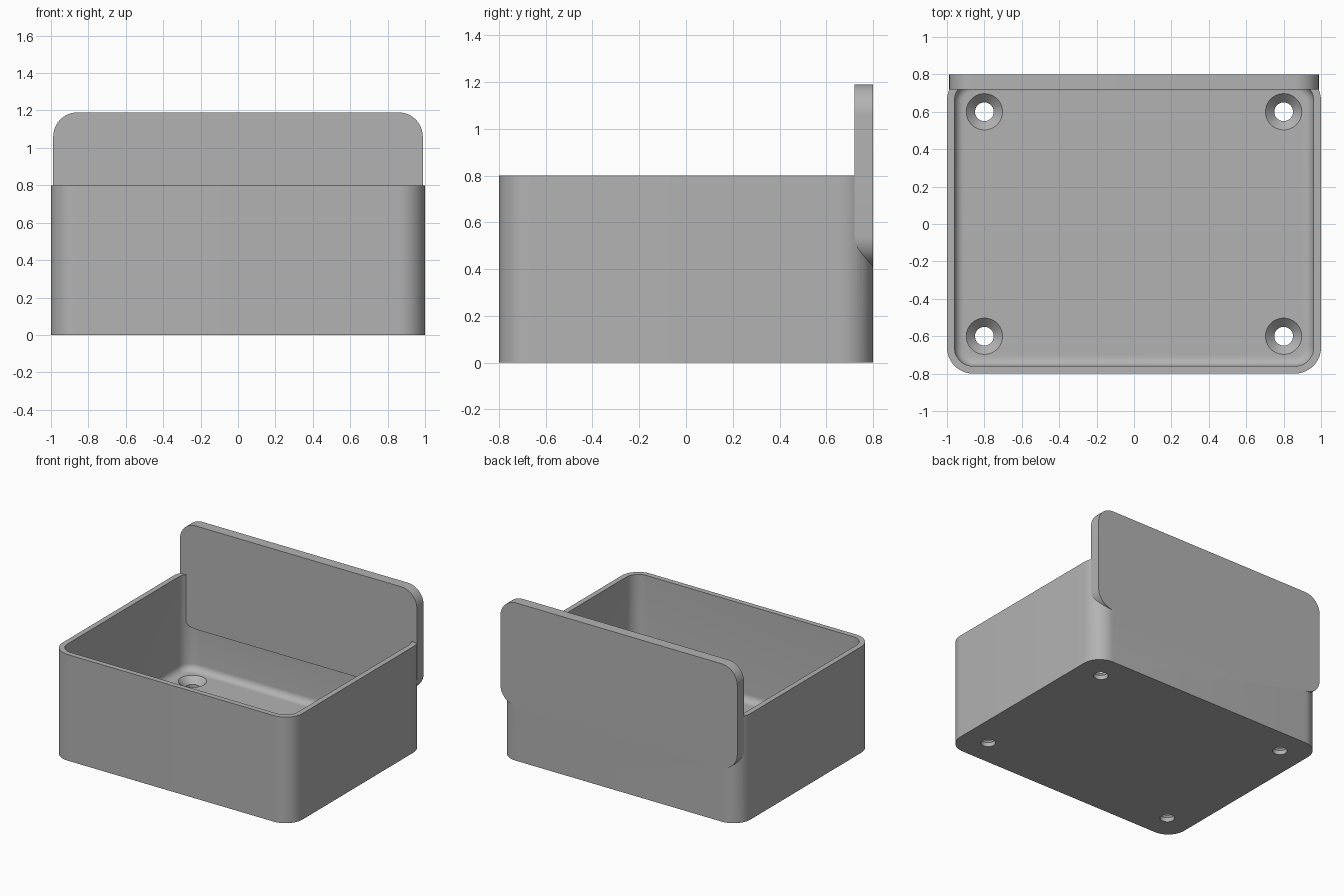
import bpy, bmesh, math
from mathutils import Matrix

cube = bpy.data.objects.get("Cube")
if cube:
    bpy.data.objects.remove(cube, do_unlink=True)

grey = bpy.data.materials.new("plain grey")
grey.use_nodes = True
grey.diffuse_color = (0.45, 0.45, 0.45, 1)
grey.node_tree.nodes["Principled BSDF"].inputs["Base Color"].default_value = grey.diffuse_color


def outline(hw, hh, r, z, steps=12):
    """Rounded rectangle at height z, from half sizes and corner radius."""
    pts = []
    for q, (sx, sy) in enumerate([(1, 1), (-1, 1), (-1, -1), (1, -1)]):
        for i in range(steps + 1):
            a = (q + i / steps) * math.pi / 2
            pts.append((sx * (hw - r) + r * math.cos(a), sy * (hh - r) + r * math.sin(a), z))
    return pts


def loft(name, rings, matrix=Matrix()):
    """Closed solid through a list of matching outlines."""
    bm = bmesh.new()
    loops = [[bm.verts.new(p) for p in ring] for ring in rings]
    for a, b in zip(loops, loops[1:]):
        for i in range(len(a)):
            j = (i + 1) % len(a)
            bm.faces.new((a[i], a[j], b[j], b[i]))
    bm.faces.new(loops[0])
    bm.faces.new(loops[-1])
    bmesh.ops.remove_doubles(bm, verts=bm.verts, dist=1e-5)
    bmesh.ops.recalc_face_normals(bm, faces=bm.faces)
    bm.transform(matrix)
    mesh = bpy.data.meshes.new(name)
    bm.to_mesh(mesh)
    bm.free()
    mesh.materials.append(grey)
    obj = bpy.data.objects.new(name, mesh)
    bpy.context.collection.objects.link(obj)
    return obj


def select(obj):
    bpy.ops.object.select_all(action='DESELECT')
    obj.select_set(True)
    bpy.context.view_layer.objects.active = obj


def cut(obj, cutter, discard=True):
    mod = obj.modifiers.new("cut", 'BOOLEAN')
    mod.operation = 'DIFFERENCE'
    mod.solver = 'EXACT'
    mod.object = cutter
    select(obj)
    bpy.ops.object.modifier_apply(modifier=mod.name)
    if discard:
        bpy.data.objects.remove(cutter, do_unlink=True)


# Tray: outer wall, rim, inner wall, filleted floor
FLOOR, FILLET, HOLE = 0.08, 0.05, 0.05
rings = [outline(1, 0.8, 0.14, 0), outline(1, 0.8, 0.14, 0.8), outline(0.96, 0.76, 0.1, 0.8)]
for i in range(9):
    a = i / 8 * math.pi / 2
    inset = FILLET * (1 - math.cos(a))
    rings.append(outline(0.96 - inset, 0.76 - inset, 0.1 - inset, FLOOR + FILLET * (1 - math.sin(a))))
tray = loft("tray", rings)

# Countersunk mounting holes in the floor
for x in (-0.8, 0.8):
    for y in (-0.6, 0.6):
        profile = [(HOLE, -0.1), (HOLE, 0.033), (0.117, 0.1)]
        cut(tray, loft("screw_hole_cutter", [outline(r, r, r, z) for r, z in profile],
                       Matrix.Translation((x, y, 0))))

# Back plate standing upright, with a row of round holes
upright = Matrix.Translation((0, 0.8, 0.8)) @ Matrix.Rotation(math.pi / 2, 4, 'X')
plate = loft("back_plate", [outline(0.988, 0.39, 0.13, z) for z in (0, 0.08)], upright)
for i in range(9):
    place = Matrix.Translation(((i - 4) * 0.2, 0, 0.2))
    cut(plate, loft("plate_hole_cutter", [outline(HOLE, HOLE, HOLE, z) for z in (-0.1, 0.2)],
                    upright @ place))

# Seat the plate in the rear wall
cut(tray, plate, discard=False)

for obj in (tray, plate):
    select(obj)
    bpy.ops.object.shade_smooth_by_angle(angle=math.radians(30))
